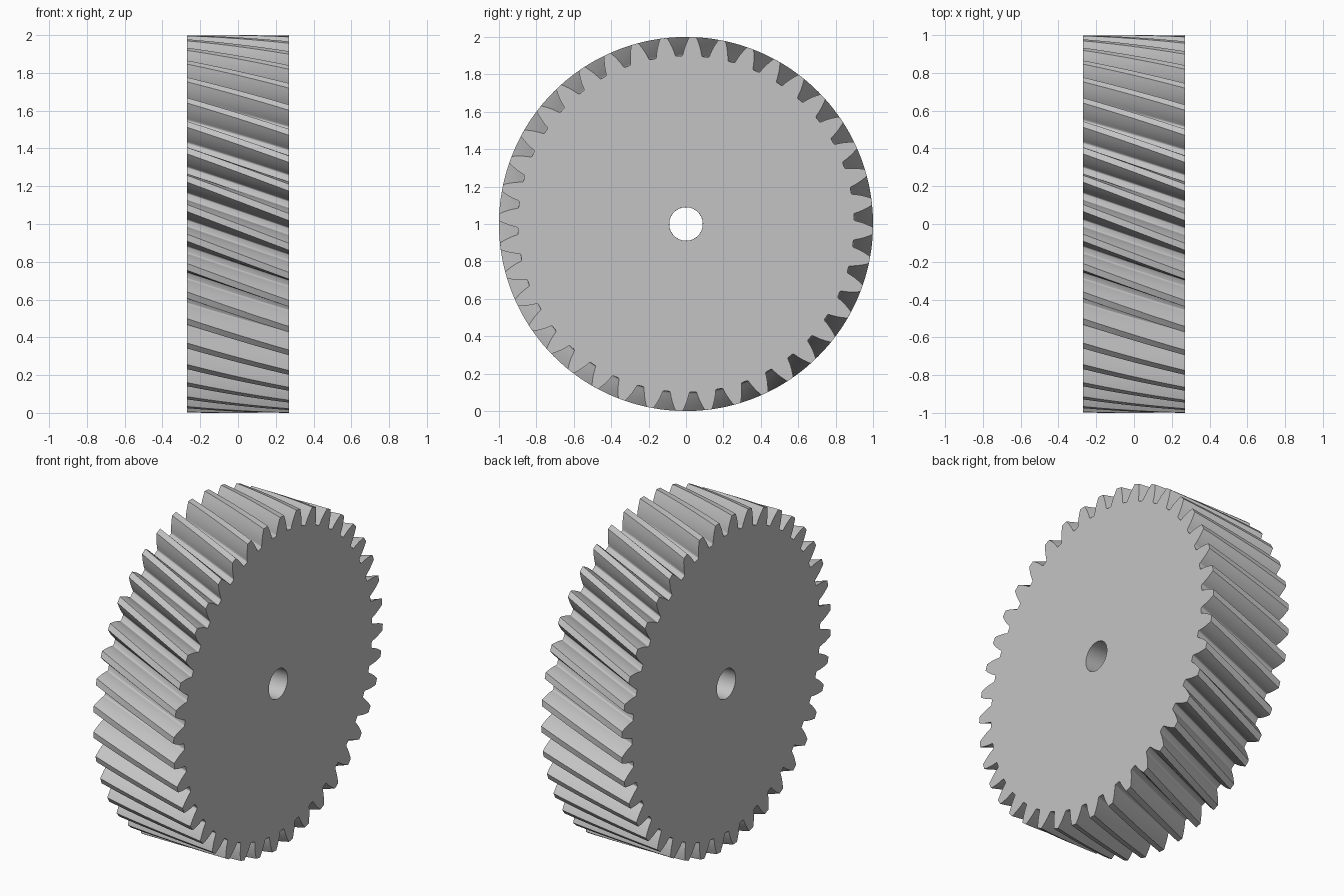
import bpy, bmesh
from math import pi, sin, cos, tan, acos, radians

cube = bpy.data.objects.get("Cube")
if cube:
    bpy.data.objects.remove(cube, do_unlink=True)

# Gear proportions, in units of the normal module
TEETH = 40
HELIX = radians(20)
MODULE = 1 / (TEETH / cos(HELIX) / 2 + 1)
PITCH_R = 1 - MODULE
ROOT_R = PITCH_R - 1.25 * MODULE
BORE_R = 2 * MODULE
WIDTH = 12 * MODULE
TWIST = tan(HELIX) * WIDTH / PITCH_R
PRESSURE = math_angle = acos(1 / (1 + (tan(radians(20)) / cos(HELIX)) ** 2) ** 0.5)
BASE_R = PITCH_R * cos(PRESSURE)
STEP = 2 * pi / TEETH
SECTIONS = 16
FRONT_GAP = radians(2.4)      # angle of a tooth gap on the +x face


def inv(a):
    return tan(a) - a


def half_gap(r):
    """Half the angular width of a tooth gap at radius r (involute flank)."""
    return STEP / 4 - inv(PRESSURE) + inv(acos(BASE_R / r))


# Profile of one tooth: (radius, angle) from one gap centre to the next
fillet_r = ROOT_R + 0.013
a0, a1, a2 = half_gap(ROOT_R) - 0.008, half_gap(ROOT_R), half_gap(fillet_r)
flank = []
for i in range(5):
    t = i / 4
    flank.append((ROOT_R + (fillet_r - ROOT_R) * t * t,
                  a0 * (1 - t) ** 2 + 2 * a1 * t * (1 - t) + a2 * t * t))
for i in range(1, 8):
    r = fillet_r + (1 - fillet_r) * i / 7
    flank.append((r, half_gap(r)))
tooth = [(ROOT_R, 0)] + flank + [(r, STEP - a) for r, a in reversed(flank)]
outline = [(r, a + k * STEP) for k in range(TEETH) for r, a in tooth]
bore = [(BORE_R, k * STEP) for k in range(TEETH)]

bm = bmesh.new()


def ring(points, x, turn):
    return [bm.verts.new((x, r * cos(a + turn), 1 + r * sin(a + turn)))
            for r, a in points]


def skin(first, second):
    n = len(first)
    for i in range(n):
        j = (i + 1) % n
        bm.faces.new((first[i], first[j], second[j], second[i]))


# Toothed rim, twisted along the axle
rims = []
for s in range(SECTIONS + 1):
    t = s / SECTIONS
    rims.append(ring(outline, (t - 0.5) * WIDTH, FRONT_GAP - TWIST * (1 - t)))
for first, second in zip(rims, rims[1:]):
    skin(first, second)

# Bore and the two flat sides, one wedge per tooth
bores = [ring(bore, -WIDTH / 2, FRONT_GAP - TWIST),
         ring(bore, WIDTH / 2, FRONT_GAP - TWIST + STEP)]
bores[1] = bores[1][-1:] + bores[1][:-1]
for v, (r, a) in zip(bores[1], bore):
    v.co.y, v.co.z = r * cos(a + FRONT_GAP), 1 + r * sin(a + FRONT_GAP)
shift = round(TWIST / STEP)
skin(bores[0], bores[1][-shift:] + bores[1][:-shift])
P = len(tooth)
for rim, hole in ((rims[0], bores[0]), (rims[-1], bores[1])):
    for k in range(TEETH):
        arc = [rim[(k * P + i) % len(rim)] for i in range(P + 1)]
        bm.faces.new(arc + [hole[(k + 1) % TEETH], hole[k]])

bmesh.ops.recalc_face_normals(bm, faces=bm.faces)
mesh = bpy.data.meshes.new("helical_gear")
bm.to_mesh(mesh)
bm.free()

# Plain grey metal
grey = bpy.data.materials.new("grey")
grey.use_nodes = True
grey.diffuse_color = (0.55, 0.55, 0.55, 1)
grey.node_tree.nodes["Principled BSDF"].inputs["Base Color"].default_value = grey.diffuse_color
mesh.materials.append(grey)

gear = bpy.data.objects.new("helical_gear", mesh)
bpy.context.collection.objects.link(gear)
bpy.ops.object.select_all(action='DESELECT')
gear.select_set(True)
bpy.context.view_layer.objects.active = gear
bpy.ops.object.shade_smooth_by_angle(angle=radians(30))
